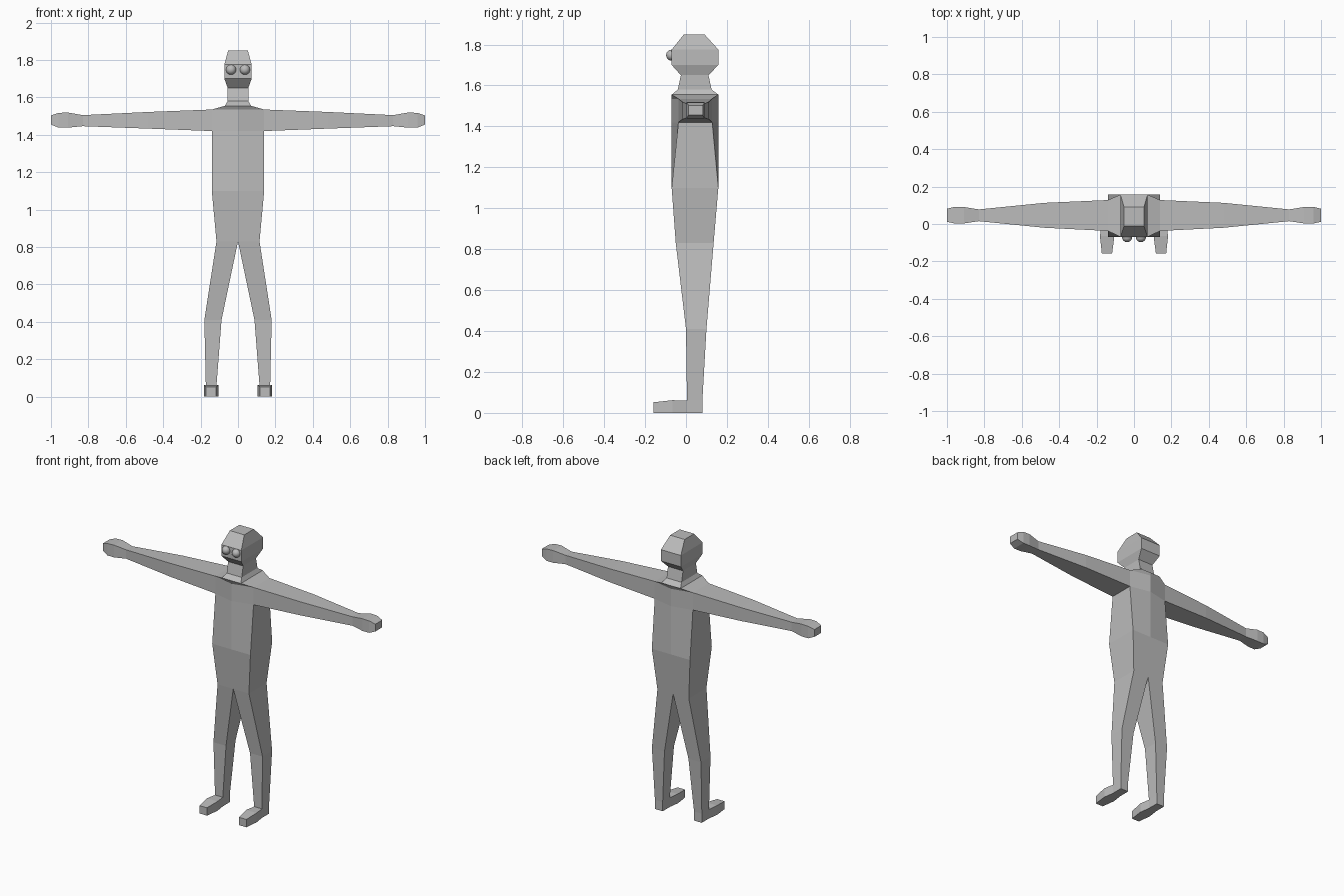
import bpy, bmesh

if "Cube" in bpy.data.objects:
    bpy.data.objects.remove(bpy.data.objects["Cube"])

grey = bpy.data.materials.new("light_grey")
grey.diffuse_color = (0.5, 0.5, 0.5, 1)
grey.use_nodes = True
grey.node_tree.nodes["Principled BSDF"].inputs["Base Color"].default_value = grey.diffuse_color


def loft(bm, rings, closed=True, caps=(), skip=()):
    """Bridge successive rings of points; skip holds (ring, side) faces left open."""
    vs = [[bm.verts.new(p) for p in r] for r in rings]
    n = len(vs[0])
    for i in range(len(vs) - 1):
        for j in range(n if closed else n - 1):
            if (i, j) not in skip:
                k = (j + 1) % n
                bm.faces.new((vs[i][j], vs[i][k], vs[i + 1][k], vs[i + 1][j]))
    for c in caps:
        bm.faces.new(vs[c])


def finish(bm, name):
    """Weld, make an object and mirror it across x."""
    bmesh.ops.remove_doubles(bm, verts=bm.verts, dist=0.0005)
    bmesh.ops.recalc_face_normals(bm, faces=bm.faces)
    me = bpy.data.meshes.new(name)
    bm.to_mesh(me)
    bm.free()
    me.materials.append(grey)
    ob = bpy.data.objects.new(name, me)
    bpy.context.collection.objects.link(ob)
    ob.modifiers.new("Mirror", 'MIRROR')
    return ob


body = bmesh.new()

# torso, neck and head: z, half width, centre y front/back, side y front/back
trunk = [(0.83, 0.115, -0.05, 0.135, -0.05, 0.135),
         (1.10, 0.14, -0.07, 0.158, -0.07, 0.158),
         (1.42, 0.14, -0.07, 0.158, -0.037, 0.128),
         (1.535, 0.14, -0.07, 0.158, -0.037, 0.128),
         (1.555, 0.07, -0.07, 0.158, -0.07, 0.158),
         (1.58, 0.055, -0.04, 0.125, -0.04, 0.125),
         (1.65, 0.055, -0.025, 0.11, -0.025, 0.11),
         (1.70, 0.073, -0.07, 0.158, -0.07, 0.158),
         (1.775, 0.073, -0.07, 0.158, -0.07, 0.158),
         (1.85, 0.053, -0.01, 0.09, -0.01, 0.09)]
loft(body, [[(0, cf, z), (w, sf, z), (w, sb, z), (0, cb, z)]
            for z, w, cf, cb, sf, sb in trunk],
     closed=False, caps=(-1,), skip=((2, 1),))

# arm and hand: x, y range, z range
arm = [(0.14, -0.037, 0.128, 1.42, 1.535),
       (0.48, -0.02, 0.113, 1.433, 1.522),
       (0.83, 0.015, 0.078, 1.446, 1.505),
       (0.91, 0.003, 0.091, 1.438, 1.519),
       (0.96, 0.003, 0.091, 1.438, 1.517),
       (1.00, 0.012, 0.082, 1.455, 1.503)]
loft(body, [[(x, a, c), (x, b, c), (x, b, d), (x, a, d)]
            for x, a, b, c, d in arm], caps=(-1,))

# leg: z, x range, y range
leg = [(0.83, 0, 0.115, -0.05, 0.135),
       (0.41, 0.088, 0.18, 0.0, 0.10),
       (0.06, 0.115, 0.172, 0.005, 0.08)]
loft(body, [[(a, c, z), (b, c, z), (b, d, z), (a, d, z)]
            for z, a, b, c, d in leg])

# foot: y, x range, top z
foot = [(0.08, 0.115, 0.172, 0.06),
        (0.005, 0.115, 0.172, 0.06),
        (-0.065, 0.105, 0.182, 0.062),
        (-0.158, 0.117, 0.172, 0.052)]
loft(body, [[(a, y, 0), (b, y, 0), (b, y, t), (a, y, t)]
            for y, a, b, t in foot], caps=(0, -1), skip=((0, 2),))
finish(body, "body")

# eyes
eyes = bmesh.new()
bmesh.ops.create_uvsphere(eyes, u_segments=24, v_segments=12, radius=0.027)
bmesh.ops.translate(eyes, verts=eyes.verts, vec=(0.037, -0.07, 1.748))
ob = finish(eyes, "eyes")
for p in ob.data.polygons:
    p.use_smooth = True
